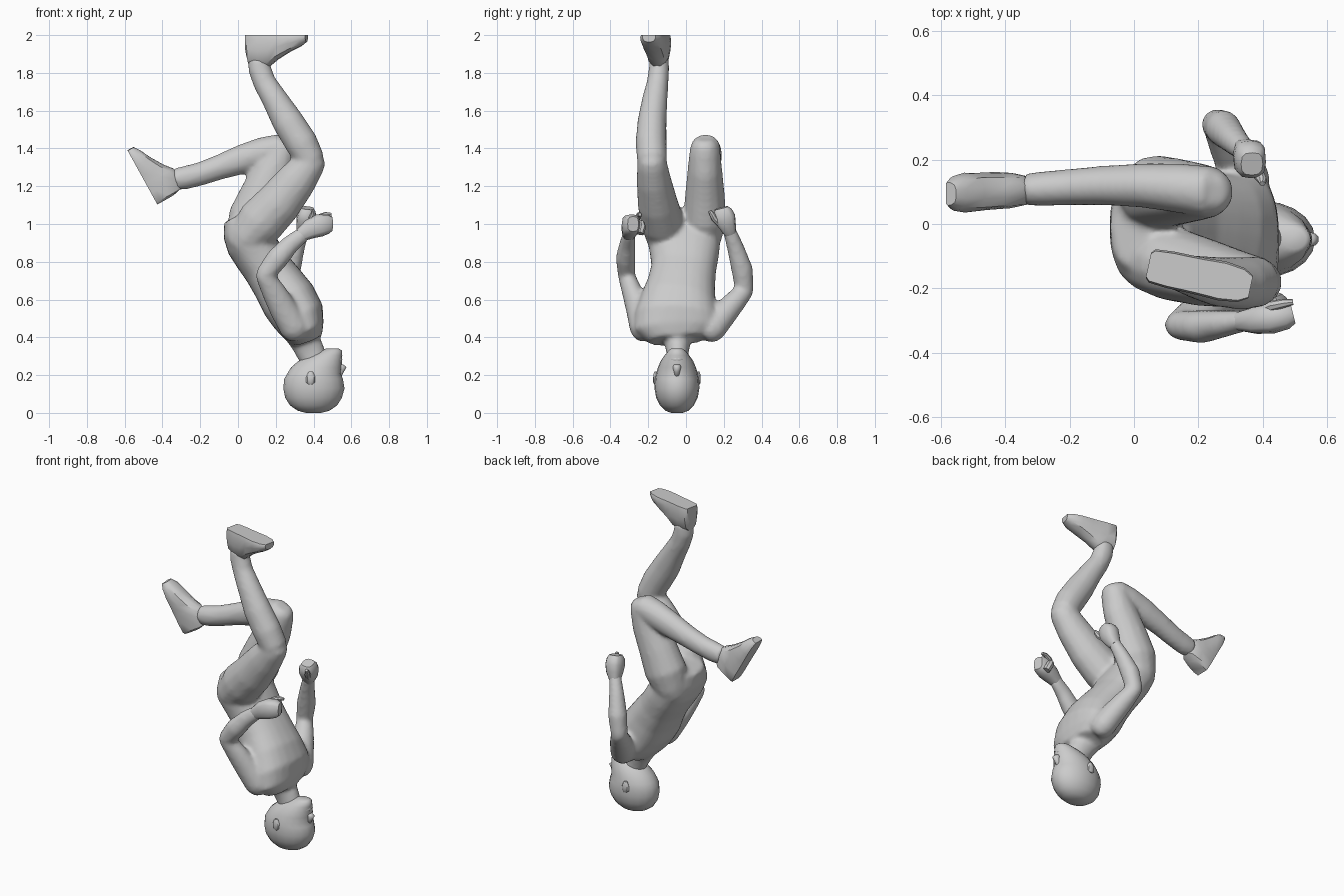
import bpy, bmesh
from math import cos, sin, pi
from mathutils import Vector

Y = Vector((0, 1, 0))


def finish(name, bm, angle=0.7):
    bmesh.ops.recalc_face_normals(bm, faces=bm.faces)
    me = bpy.data.meshes.new(name)
    bm.to_mesh(me)
    bm.free()
    ob = bpy.data.objects.new(name, me)
    bpy.context.collection.objects.link(ob)
    bpy.ops.object.select_all(action='DESELECT')
    bpy.context.view_layer.objects.active = ob
    ob.select_set(True)
    bpy.ops.object.shade_smooth_by_angle(angle=angle)
    return ob


def bridge(bm, rings):
    n = len(rings[0])
    vs = [[bm.verts.new(p) for p in r] for r in rings]
    for a, b in zip(vs, vs[1:]):
        for i in range(n):
            j = (i + 1) % n
            bm.faces.new((a[i], a[j], b[j], b[i]))
    bm.faces.new(vs[0][::-1])
    bm.faces.new(vs[-1])


def sgn(v, p):
    return abs(v) ** p * (1 if v >= 0 else -1)


# Section: x, y, z, half width (along y), half depth
def loft(bm, secs, axis=None, n=14, square=1.0, dome=False):
    secs = [tuple(s) if len(s) == 5 else (*s, s[3]) for s in secs]
    if dome:
        def cap(a, b):
            c, d = Vector(a[:3]), Vector(b[:3])
            t = (c - d).normalized()
            out = []
            for k, m in ((0.55, 0.83), (0.85, 0.5)):
                out.append((*(c + t * a[3] * k), a[3] * m, a[4] * m))
            return out
        secs = cap(secs[0], secs[1])[::-1] + secs + cap(secs[-1], secs[-2])
    rings = []
    for i, s in enumerate(secs):
        a, b = secs[max(i - 1, 0)], secs[min(i + 1, len(secs) - 1)]
        t = Vector(axis) if axis else (Vector(b[:3]) - Vector(a[:3])).normalized()
        side = (Y - t * Y.dot(t)).normalized()
        dep = side.cross(t)
        rings.append([Vector(s[:3]) + side * s[3] * sgn(cos(q), square)
                      + dep * s[4] * sgn(sin(q), square)
                      for q in (2 * pi * k / n for k in range(n))])
    bridge(bm, rings)


# Body: torso, neck, arms and legs fused into one skin
bm = bmesh.new()
loft(bm, [(-.01, -.01, 1.04, .12, .07), (.02, -.01, .98, .175, .11),
          (.06, -.01, .91, .192, .13), (.105, -.008, .84, .183, .13),
          (.155, -.012, .765, .172, .128), (.215, -.025, .68, .18, .138),
          (.27, -.04, .595, .20, .15), (.32, -.05, .51, .222, .142),
          (.345, -.05, .44, .225, .115), (.365, -.045, .385, .15, .085)],
     n=24, square=.85)
loft(bm, [(.33, -.045, .43, .105, .09), (.36, -.045, .37, .07, .08),
          (.385, -.045, .32, .06, .078), (.42, -.045, .24, .055, .065)])
# near thigh and shin
loft(bm, [(.045, -.105, .925, .105, .105), (.12, -.125, 1.01, .115, .13),
          (.215, -.15, 1.11, .107, .122), (.31, -.17, 1.23, .092, .107),
          (.38, -.18, 1.32, .08, .085)], dome=True)
loft(bm, [(.385, -.18, 1.335, .08, .078), (.335, -.185, 1.43, .083, .088),
          (.265, -.18, 1.54, .078, .085), (.195, -.165, 1.66, .068, .07),
          (.14, -.15, 1.75, .058, .062), (.115, -.143, 1.82, .055, .062),
          (.11, -.14, 1.88, .05, .058)])
# far thigh and shin
loft(bm, [(.04, .085, .93, .105, .105), (.075, .10, 1.03, .115, .13),
          (.13, .10, 1.16, .105, .118), (.19, .10, 1.29, .092, .107),
          (.23, .10, 1.385, .082, .082)], dome=True)
loft(bm, [(.235, .10, 1.405, .08, .075), (.14, .112, 1.378, .078, .085),
          (.03, .12, 1.345, .07, .08), (-.10, .12, 1.30, .062, .067),
          (-.20, .115, 1.265, .057, .063), (-.28, .11, 1.245, .055, .063),
          (-.34, .107, 1.235, .05, .058)])
# near upper arm and forearm
loft(bm, [(.30, -.225, .45, .074, .08), (.24, -.253, .55, .066, .075),
          (.19, -.285, .64, .055, .065), (.142, -.315, .725, .046, .05)], dome=True)
loft(bm, [(.145, -.315, .735, .047, .052), (.21, -.32, .82, .053, .06),
          (.28, -.31, .895, .043, .05), (.35, -.30, .95, .033, .042)], dome=True)
# far upper arm and forearm
loft(bm, [(.35, .135, .45, .08, .075), (.315, .205, .53, .07, .068),
          (.287, .26, .59, .06, .06), (.26, .308, .645, .05, .048)], dome=True)
loft(bm, [(.258, .31, .655, .05, .05), (.278, .297, .76, .058, .056),
          (.31, .262, .875, .046, .045), (.342, .23, .965, .036, .036)], dome=True)
body = finish("body", bm)
rm = body.modifiers.new("fuse", 'REMESH')
rm.mode = 'VOXEL'
rm.voxel_size = .012
rm.use_smooth_shade = True
sm = body.modifiers.new("soften", 'SMOOTH')
sm.factor = .5
sm.iterations = 9

# Head, crown down, face toward +x
bm = bmesh.new()
loft(bm, [(x, -.048, z, w, d) for z, x, d, w in (
    (.0, .40, .04, .03), (.012, .40, .085, .062), (.04, .40, .125, .09),
    (.08, .40, .15, .11), (.13, .402, .162, .119), (.18, .40, .155, .116),
    (.205, .402, .143, .111), (.24, .415, .135, .101), (.275, .435, .115, .086),
    (.305, .462, .09, .065), (.33, .495, .055, .045), (.34, .50, .035, .03))],
     axis=(0, 0, 1), n=20)
finish("head", bm, 1.0)

# Nose and lips
bm = bmesh.new()
loft(bm, [(.53, -.048, .185, .012, .015), (.54, -.048, .215, .016, .02),
          (.55, -.048, .242, .022, .026), (.54, -.048, .255, .018, .02)],
     axis=(0, 0, 1), n=10)
finish("nose", bm, 1.3)
bm = bmesh.new()
loft(bm, [(.53, -.048, .272, .03, .016), (.536, -.048, .284, .034, .018),
          (.53, -.048, .296, .028, .016)], axis=(0, 0, 1), n=10)
finish("lips", bm, 1.3)
for s, label in ((-1, "near"), (1, "far")):
    # Ears
    bm = bmesh.new()
    loft(bm, [(.385, -.048 + s * .112, z, w, d) for z, w, d in (
        (.15, .008, .012), (.162, .014, .025), (.185, .014, .025),
        (.205, .012, .018), (.218, .007, .01))], axis=(0, 0, 1), n=8)
    finish(label + "_ear", bm)


# Feet: profile of length, half width, instep height above a flat sole
def foot(name, heel, toe_dir, up):
    h, f, u = Vector(heel), Vector(toe_dir).normalized(), Vector(up).normalized()
    w = f.cross(u)
    rings = []
    for l, hw, top in ((0, .04, .10), (.012, .053, .15), (.07, .058, .175),
                       (.125, .058, .165), (.17, .059, .128), (.235, .062, .088),
                       (.295, .054, .058), (.325, .036, .036)):
        prof = ((-.9, 0), (.9, 0), (1, .18), (.95, .5), (.75, .85),
                (.3, 1), (-.3, 1), (-.75, .85), (-.95, .5), (-1, .18))
        rings.append([h + f * l + w * hw * a + u * top * b for a, b in prof])
    b = bmesh.new()
    bridge(b, rings)
    finish(name, b)


foot("near_foot", (.045, -.128, 2.0), (.98, -.21, 0), (0, 0, -1))
foot("far_foot", (-.428, .107, 1.105), (-.48, -.04, .87), (.87, 0, .48))

# Fists with thumb and curled fingers
bm = bmesh.new()
loft(bm, [(.33, -.303, .94, .03, .035), (.38, -.30, .972, .042, .052),
          (.43, -.293, .992, .048, .06), (.475, -.285, 1.0, .042, .052),
          (.495, -.28, 1.0, .03, .04)], n=12, square=.7)
loft(bm, [(.39, -.275, 1.0, .016), (.43, -.255, 1.035, .017),
          (.465, -.247, 1.05, .014), (.495, -.243, 1.05, .009)], n=8)
loft(bm, [(.46, -.245, .95, .022), (.445, -.235, .985, .024),
          (.43, -.24, 1.01, .018)], n=8)
finish("near_fist", bm)
bm = bmesh.new()
loft(bm, [(.34, .235, .95, .032, .032), (.353, .22, .99, .046, .046),
          (.36, .205, 1.03, .058, .05), (.365, .192, 1.065, .052, .046),
          (.367, .187, 1.085, .036, .034)], n=12, square=.7)
loft(bm, [(.375, .18, 1.0, .018), (.39, .15, 1.03, .018),
          (.40, .135, 1.055, .014), (.40, .125, 1.07, .009)], n=8)
finish("far_fist", bm)
